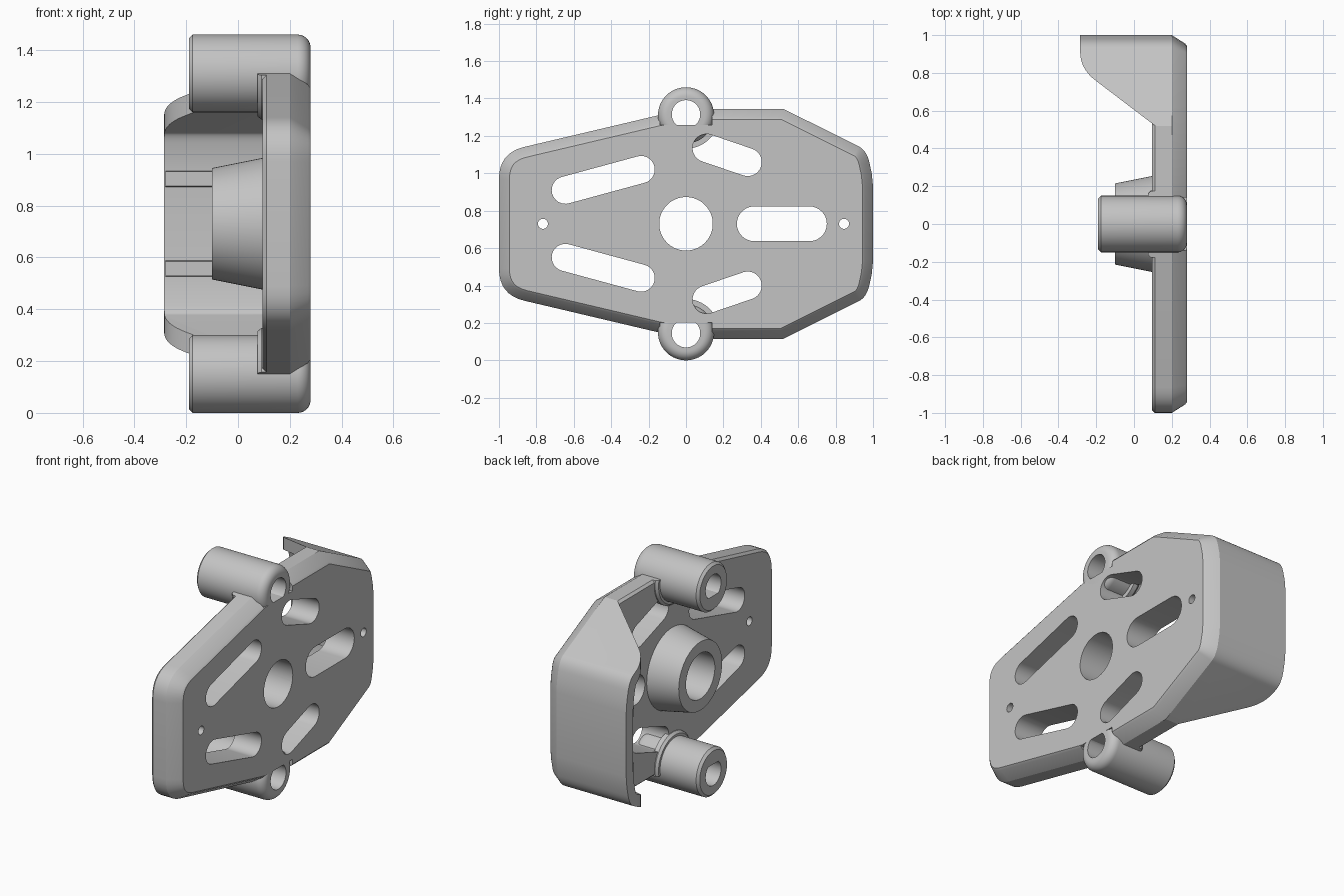
import bpy, bmesh, math
from mathutils import Vector

if "Cube" in bpy.data.objects:
    bpy.data.objects.remove(bpy.data.objects["Cube"])

MID = 0.73  # height of the mirror plane

grey = bpy.data.materials.new("plain_grey")
grey.diffuse_color = (0.55, 0.55, 0.55, 1)
grey.use_nodes = True
grey.node_tree.nodes["Principled BSDF"].inputs["Base Color"].default_value = grey.diffuse_color


def loft(name, rings):
    """Solid through a list of equal-length rings of 3D points."""
    bm = bmesh.new()
    vs = [[bm.verts.new(p) for p in r] for r in rings]
    n = len(vs[0])
    for a, b in zip(vs, vs[1:]):
        for i in range(n):
            j = (i + 1) % n
            bm.faces.new((a[i], a[j], b[j], b[i]))
    bm.faces.new(vs[0])
    bm.faces.new(vs[-1])
    bmesh.ops.recalc_face_normals(bm, faces=bm.faces)
    me = bpy.data.meshes.new(name)
    bm.to_mesh(me)
    bm.free()
    me.materials.append(grey)
    ob = bpy.data.objects.new(name, me)
    bpy.context.collection.objects.link(ob)
    return ob


def prism(name, pts, x0, x1):
    return loft(name, [[(x, y, z) for y, z in pts] for x in (x0, x1)])


def circle(y, z, r, n=64):
    return [(y + r * math.cos(2 * math.pi * i / n), z + r * math.sin(2 * math.pi * i / n)) for i in range(n)]


def turned(name, profile, z):
    """Round part along x from (x, radius) pairs."""
    return loft(name, [[(x, p, q) for p, q in circle(0, z, r)] for x, r in profile])


def capsule(a, b, r, n=16):
    t = math.atan2(b[1] - a[1], b[0] - a[0])
    pts = []
    for c, s in ((b, t - math.pi / 2), (a, t + math.pi / 2)):
        pts += [(c[0] + r * math.cos(s + math.pi * i / n), c[1] + r * math.sin(s + math.pi * i / n)) for i in range(n + 1)]
    return pts


def bezier(a, c, b, n=8):
    return [tuple((1 - t) ** 2 * p + 2 * t * (1 - t) * q + t * t * s for p, q, s in zip(a, c, b))
            for t in (i / n for i in range(n + 1))]


def inset(pts, d):
    """Offset a clockwise outline inward."""
    out = []
    for i, p in enumerate(pts):
        p = Vector(p)
        e0 = (p - Vector(pts[i - 1])).normalized()
        e1 = (Vector(pts[(i + 1) % len(pts)]) - p).normalized()
        n0, n1 = Vector((e0.y, -e0.x)), Vector((e1.y, -e1.x))
        out.append(tuple(p + (n0 + n1) * d / (1 + n0.dot(n1))))
    return out


def flip(pts):
    return [(y, 2 * MID - z) for y, z in pts]


def boolean(ob, cutter, op='DIFFERENCE'):
    m = ob.modifiers.new("cut", 'BOOLEAN')
    m.operation, m.solver, m.object = op, 'EXACT', cutter
    bpy.context.view_layer.objects.active = ob
    bpy.ops.object.modifier_apply(modifier=m.name)


parts, cutters = [], []


def cutter(pts, x0=-0.6, x1=0.6):
    c = prism("cutter", pts, x0, x1)
    cutters.append(c)
    return c


# Plate outline in (y, z)
upper = (bezier((-1, 0.97), (-1, 1.109), (-0.865, 1.141)) + [(0, 1.345), (0.52, 1.345)]
         + bezier((0.925, 1.143), (0.965, 1.122), (0.98, 1.06)) + [(0.993, 1.0), (1, 0.93)])
outline = upper + flip(upper)[::-1]

# Plate with chamfered front edge
plate = loft("plate", [[(x, y, z) for y, z in inset(outline, d)]
                       for x, d in ((0.095, 0.014), (0.11, 0), (0.2, 0), (0.27, 0.044), (0.28, 0.056))])
parts.append(plate)

# Slots and screw holes
slots = [capsule((0.365, MID), (0.66, MID), 0.093),
         circle(-0.765, MID, 0.027, 32), circle(0.845, MID, 0.027, 32)]
for s in (capsule((-0.645, 0.91), (-0.24, 1.02), 0.073), capsule((0.11, 1.135), (0.33, 1.06), 0.075)):
    slots += [s, flip(s)]
for s in slots:
    boolean(plate, cutter(s))

# Central tapered hub
hub = turned("hub", [(-0.1, 0.215), (0.11, 0.257)], MID)
bore = cutter(circle(0, MID, 0.143))
boolean(hub, bore)
boolean(plate, bore)
parts.append(hub)

# Mounting posts with collars and D-shaped holes, top and bottom
clip = cutter(outline)
d_hole = [(y, max(z, 1.258)) for y, z in circle(0, 1.315, 0.076)]
d_hole = [p for i, p in enumerate(d_hole) if p[1] > 1.2581 or d_hole[i - 1][1] > 1.2581
          or d_hole[(i + 1) % len(d_hole)][1] > 1.2581]
notch = [(-0.14, 1.258), (0.14, 1.258), (0.14, 1.5), (-0.14, 1.5)]
for side in ("upper", "lower"):
    top = side == "upper"
    z = 1.31 if top else 2 * MID - 1.31
    hole = cutter(d_hole if top else flip(d_hole))
    profile = [(-0.19, 0.135), (-0.175, 0.15)]
    profile += [(0.23 + 0.05 * math.sin(a), 0.1 + 0.05 * math.cos(a)) for a in (math.pi * i / 16 for i in range(9))]
    post = turned(side + "_post", profile, z)
    collar = turned(side + "_collar", [(0.075, 0.165), (0.09, 0.178), (0.12, 0.178)], z)
    boolean(collar, clip, 'INTERSECT')
    boolean(plate, cutter(notch if top else flip(notch), 0.0, 0.6))
    for ob in (post, collar):
        boolean(ob, hole)
        parts.append(ob)

# Shroud wall around the rear end, trimmed by a swept side profile
shroud = prism("shroud", outline, -0.285, 0.13)
boolean(shroud, cutter(inset(outline, 0.07)))
side = bezier((-0.285, 0.91), (-0.285, 0.82), (-0.2, 0.757)) + [
    (0.105, 0.525), (0.5, 0.525), (0.5, -1.3), (-0.6, -1.3), (-0.6, 0.91)]
trim = loft("cutter", [[(x, y, z) for x, y in side] for z in (-0.5, 2)])
cutters.append(trim)
boolean(shroud, trim)
parts.append(shroud)

# Small ribs inside the shroud
for name, z in (("upper_rib", 0.903), ("lower_rib", 0.557)):
    parts.append(prism(name, [(0.915, z - 0.028), (0.95, z - 0.034), (0.95, z + 0.034), (0.915, z + 0.028)], -0.28, 0.1))

for c in cutters:
    bpy.data.objects.remove(c)

bpy.ops.object.select_all(action='DESELECT')
for ob in parts:
    ob.select_set(True)
bpy.context.view_layer.objects.active = plate
bpy.ops.object.shade_smooth_by_angle(angle=math.radians(25))
